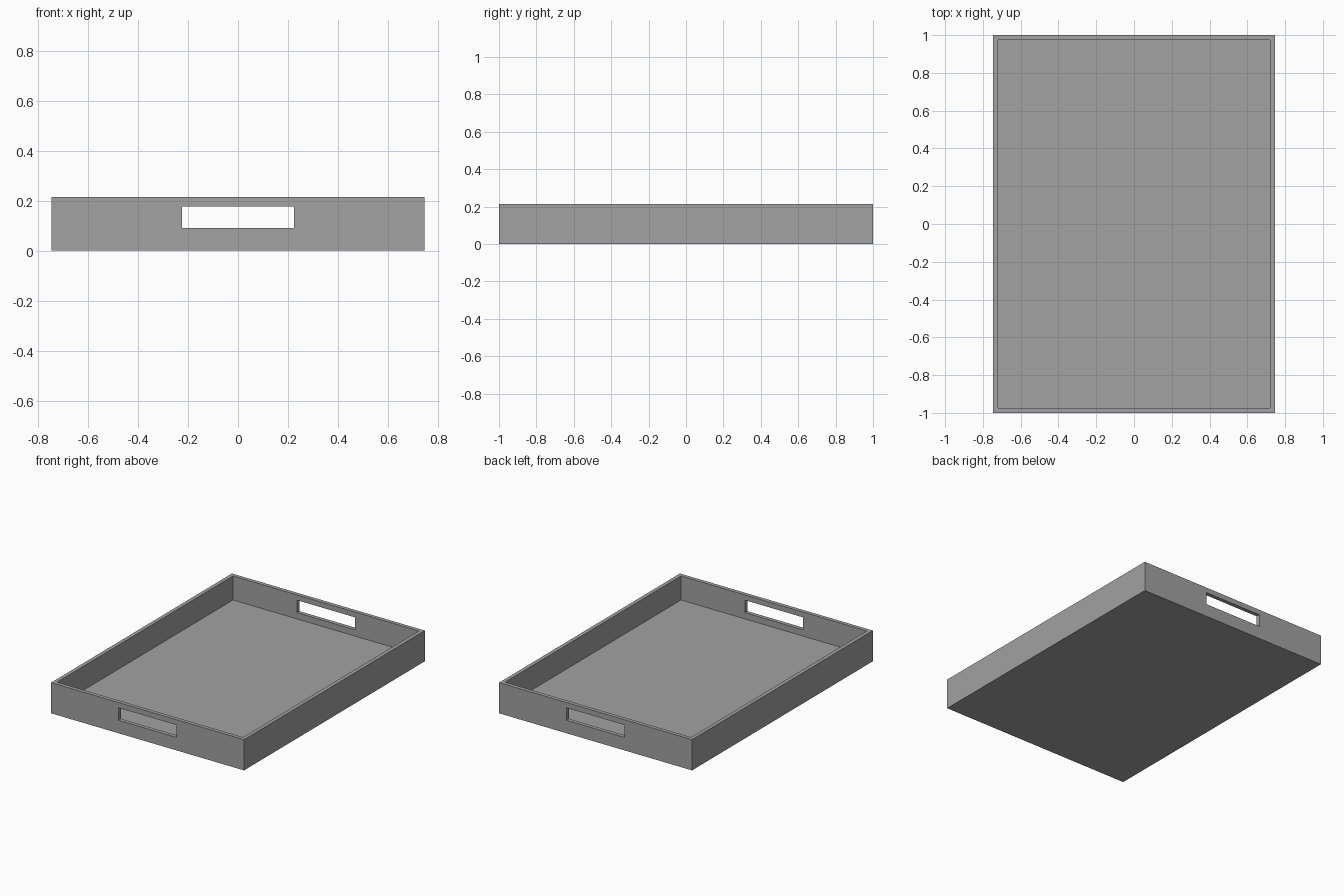
import bpy

if "Cube" in bpy.data.objects:
    bpy.data.objects.remove(bpy.data.objects["Cube"])

W, L, H = 1.494, 2.0, 0.215      # outer size
WALL, FLOOR = 0.027, 0.047       # wall and floor thickness

grey = bpy.data.materials.new("plain_grey")
grey.diffuse_color = (0.36, 0.36, 0.36, 1)
grey.use_nodes = True
grey.node_tree.nodes["Principled BSDF"].inputs["Base Color"].default_value = grey.diffuse_color


def box(name, size, z0, z1):
    """Box centred on x and y, spanning z0 to z1."""
    bpy.ops.mesh.primitive_cube_add(size=1, location=(0, 0, (z0 + z1) / 2))
    ob = bpy.context.object
    ob.name = name
    ob.scale = (size[0], size[1], z1 - z0)
    bpy.ops.object.transform_apply(location=True, rotation=True, scale=True)
    ob.data.materials.append(grey)
    return ob


def cut(target, cutter):
    """Subtract the cutter from the target and remove it."""
    mod = target.modifiers.new("cut", 'BOOLEAN')
    mod.operation = 'DIFFERENCE'
    mod.solver = 'EXACT'
    mod.object = cutter
    bpy.context.view_layer.objects.active = target
    bpy.ops.object.modifier_apply(modifier=mod.name)
    bpy.data.objects.remove(cutter)


# Tray body
tray = box("tray", (W, L), 0, H)
# Hollow inside
cut(tray, box("hollow_cutter", (W - 2 * WALL, L - 2 * WALL), FLOOR, H + 0.1))
# Handle slots through both end walls
cut(tray, box("handle_cutter", (0.45, L + 0.2), 0.091, 0.178))
